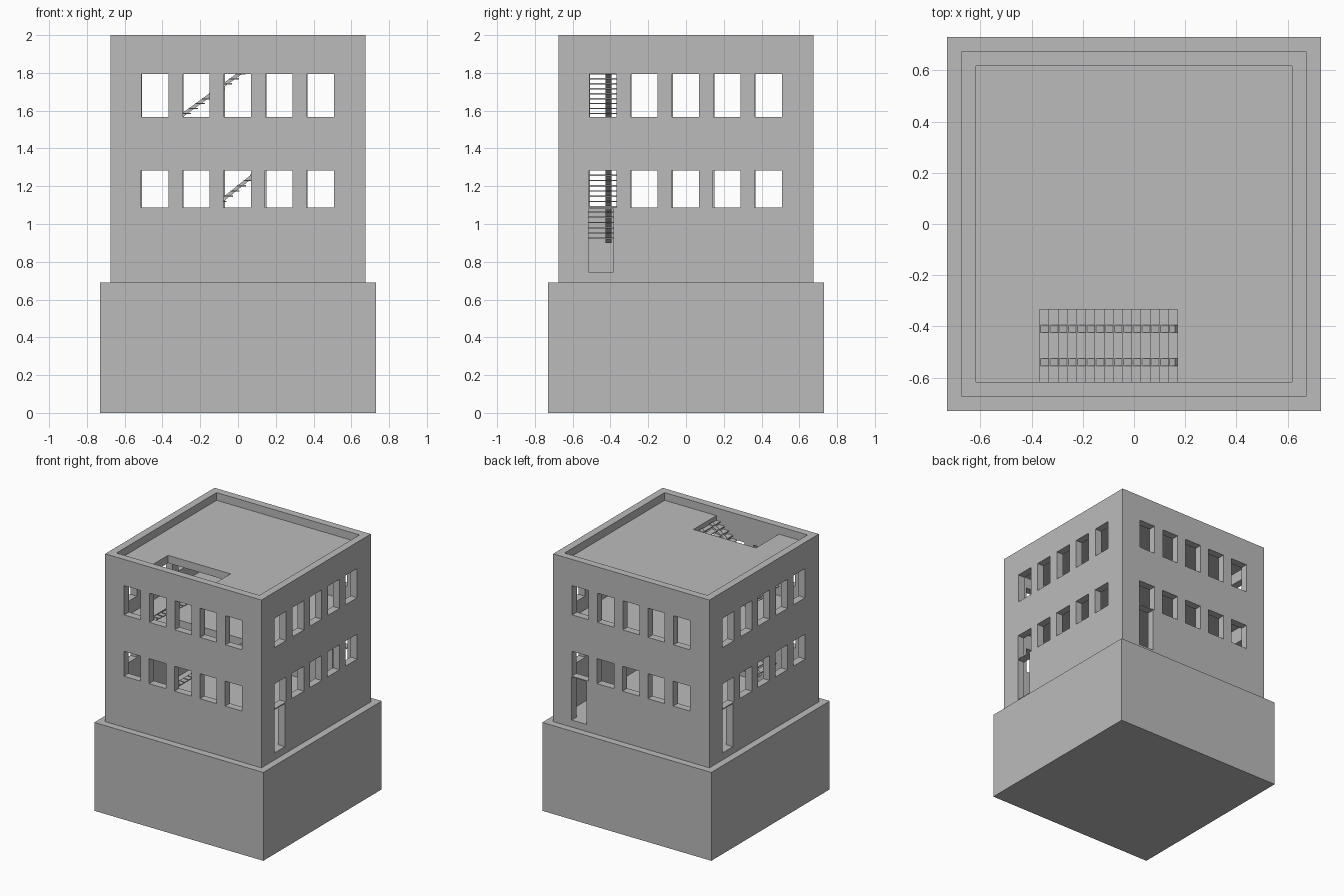
import bpy
from math import pi, atan2, hypot
from mathutils import Matrix, Vector

default = bpy.data.objects.get("Cube")
if default:
    bpy.data.objects.remove(default, do_unlink=True)

GREY = (0.5, 0.5, 0.5, 1)
concrete = bpy.data.materials.new("concrete grey")
concrete.use_nodes = True
concrete.diffuse_color = GREY
concrete.node_tree.nodes["Principled BSDF"].inputs["Base Color"].default_value = GREY


def box(name, x, y, z, turn=0.0):
    """Box from (min, max) ranges, turned about the z axis through the origin."""
    verts = [Matrix.Rotation(turn, 3, 'Z') @ Vector((a, b, c)) for a in x for b in y for c in z]
    faces = [(0, 1, 3, 2), (4, 6, 7, 5), (0, 4, 5, 1), (2, 3, 7, 6), (0, 2, 6, 4), (1, 5, 7, 3)]
    mesh = bpy.data.meshes.new(name)
    mesh.from_pydata(verts, [], faces)
    mesh.materials.append(concrete)
    obj = bpy.data.objects.new(name, mesh)
    bpy.context.collection.objects.link(obj)
    return obj


def cut(target, *ranges):
    """Subtract a box from the target and discard the cutter."""
    cutter = box("cutter", *ranges)
    cutter.hide_render = True
    mod = target.modifiers.new("cut", 'BOOLEAN')
    mod.operation = 'DIFFERENCE'
    mod.solver = 'EXACT'
    mod.object = cutter
    bpy.context.view_layer.objects.active = target
    bpy.ops.object.modifier_apply(modifier=mod.name)
    bpy.data.objects.remove(cutter, do_unlink=True)


# Plinth and tower
BASE, OUT, IN = 0.73, 0.675, 0.617
box("base", (-BASE, BASE), (-BASE, BASE), (0, 0.69))
tower = box("tower", (-OUT, OUT), (-OUT, OUT), (0.69, 2.0))

# Two rooms and the recessed roof inside the parapet
for z in ((0.745, 1.40), (1.46, 1.88), (1.94, 2.1)):
    cut(tower, (-IN, IN), (-IN, IN), z)

# Stair wells through the roof and the upper floor
STAIR_Y = (-IN, -0.335)
cut(tower, (-0.37, 0.17), STAIR_Y, (1.85, 1.97))
cut(tower, (-0.30, 0.32), STAIR_Y, (1.38, 1.48))

# Windows on all four sides, doors on all but the front
WALL = (-0.72, -0.59)
for side in range(4):
    turn = side * pi / 2
    for i in range(5):
        mid = (i - 2) * 0.219
        cut(tower, (mid - 0.073, mid + 0.069), WALL, (1.567, 1.795), turn)
        cut(tower, (mid - 0.076, mid + 0.069), WALL, (1.088, 1.283), turn)
    if side:
        cut(tower, (-0.515, -0.385), WALL, (0.745, 1.08), turn)


def stair(name, start, run, rise, count):
    """Open flight climbing towards +x: thin treads on two sloping stringers."""
    x0, z0 = start
    for i in range(count):
        x, z = x0 + i * run, z0 + (i + 1) * rise
        box(f"{name}_tread_{i + 1}", (x, x + run * 1.4), STAIR_Y, (z - 0.007, z))
    length = hypot(run, rise) * count
    for j, y in enumerate((-0.54, -0.41)):
        beam = box(f"{name}_stringer_{j + 1}", (0, length), (y - 0.015, y + 0.015), (0, 0.018))
        beam.location = (x0, 0, z0)
        beam.rotation_euler.y = -atan2(rise, run)


stair("lower_stair", (-0.35, 0.90), 0.0345, 0.0278, 19)
stair("upper_stair", (-0.37, 1.51), 0.036, 0.0262, 15)
